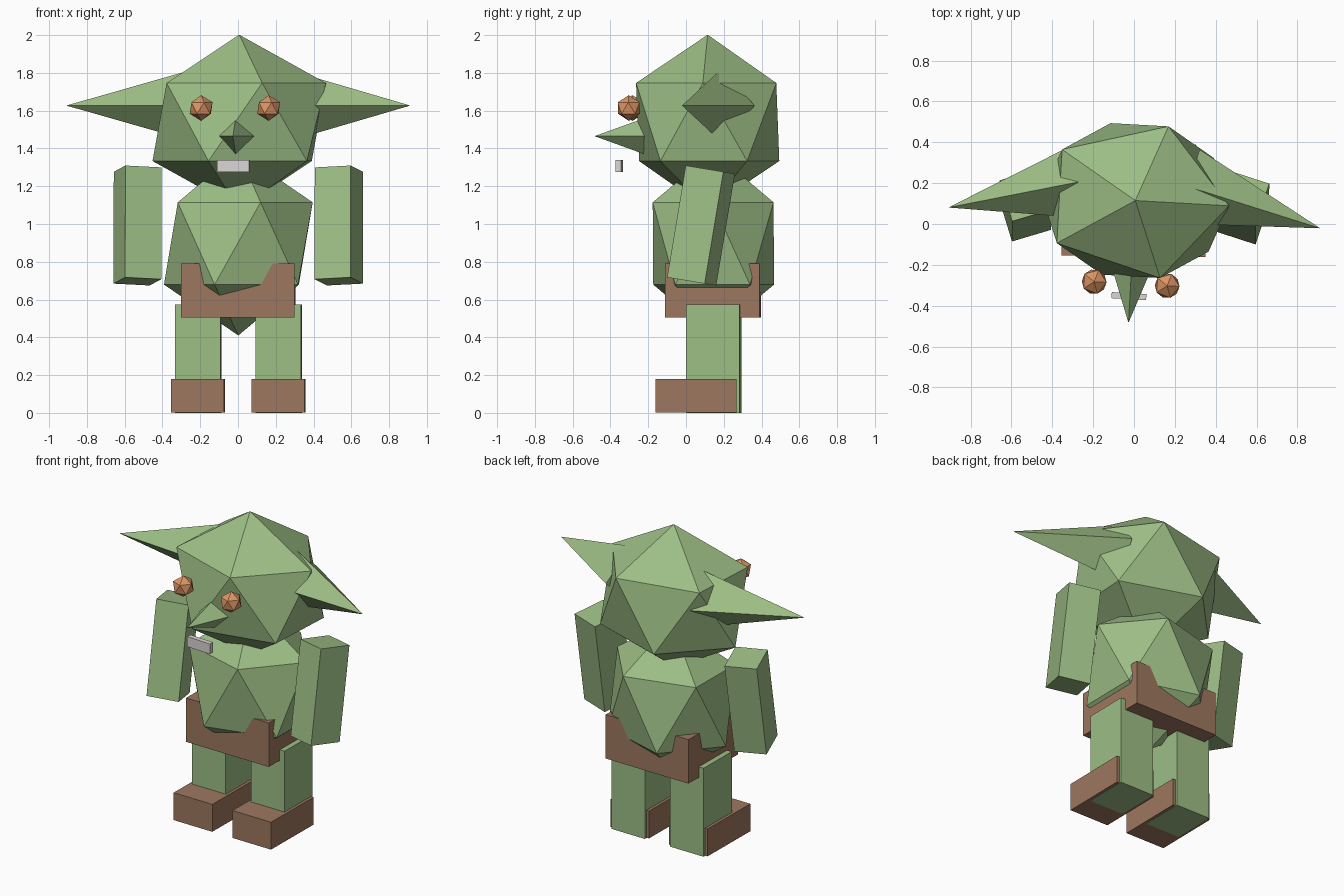
import bpy
import bmesh
from math import radians
from mathutils import Matrix, Vector

cube = bpy.data.objects.get("Cube")
if cube:
    bpy.data.objects.remove(cube, do_unlink=True)


def make_material(name, rgb):
    mat = bpy.data.materials.new(name)
    mat.use_nodes = True
    color = (*rgb, 1)
    mat.diffuse_color = color
    for node in mat.node_tree.nodes:
        if node.type == "BSDF_PRINCIPLED":
            node.inputs["Base Color"].default_value = color
    return mat


skin = make_material("skin_green", (0.337, 0.515, 0.235))
leather = make_material("leather_brown", (0.335, 0.185, 0.115))
amber = make_material("eye_orange", (0.72, 0.30, 0.13))
ivory = make_material("tooth_grey", (0.70, 0.67, 0.66))

# The head is turned a little further than the rest
body_turn = Matrix.Rotation(radians(-0.7), 4, "Z")
head_turn = Matrix.Rotation(radians(-3.2), 4, "Z")


def finish(name, bm, mat, matrix):
    bm.transform(matrix)
    mesh = bpy.data.meshes.new(name)
    bm.to_mesh(mesh)
    bm.free()
    mesh.materials.append(mat)
    obj = bpy.data.objects.new(name, mesh)
    bpy.context.collection.objects.link(obj)
    return obj


def place(center, size, turn, rotation=Matrix()):
    return turn @ Matrix.Translation(center) @ rotation @ Matrix.Diagonal((*size, 1))


def box(name, center, size, mat, turn, rotation=Matrix()):
    bm = bmesh.new()
    bmesh.ops.create_cube(bm, size=1)
    return finish(name, bm, mat, place(center, size, turn, rotation))


def ball(name, center, radii, mat, turn):
    bm = bmesh.new()
    bmesh.ops.create_icosphere(bm, subdivisions=1, radius=1)
    return finish(name, bm, mat, place(center, radii, turn))


def spike(name, tip, direction, length, radius, mat, turn):
    # Four-sided cone ending at tip
    bm = bmesh.new()
    bmesh.ops.create_cone(bm, cap_ends=True, segments=4, radius1=radius,
                          radius2=0, depth=length)
    bmesh.ops.remove_doubles(bm, verts=bm.verts, dist=0.0001)
    axis = Vector(direction).normalized()
    rotation = axis.to_track_quat("Z", "Y").to_matrix().to_4x4()
    center = Vector(tip) - axis * length / 2
    return finish(name, bm, mat, place(center, (1, 1, 1), turn, rotation))


# Head and torso
ball("head", (0, 0.115, 1.54), (0.514, 0.437, 0.462), skin, head_turn)
ball("torso", (0, 0.145, 0.897), (0.44, 0.376, 0.487), skin, body_turn)

# Face
spike("nose", (0, -0.485, 1.465), (0, -1, 0), 0.31, 0.112, skin, head_turn)
box("mouth", (-0.005, -0.354, 1.307), (0.17, 0.03, 0.066), ivory, head_turn)

# Belt
box("belt", (0, 0.143, 0.648), (0.60, 0.50, 0.285), leather, body_turn)

# Paired parts
for side, s in (("left", 1), ("right", -1)):
    ball(side + "_eye", (s * 0.179, -0.293, 1.614), (0.068,) * 3, amber, head_turn)
    spike(side + "_ear", (s * 0.912, 0.03, 1.627), (s * 0.969, -0.247, 0),
          0.68, 0.19, skin, head_turn)
    arm_pose = (Matrix.Rotation(radians(-9.5), 4, "X")
                @ Matrix.Rotation(radians(-17.5 * s), 4, "Z"))
    box(side + "_arm", (s * 0.533, 0.086, 0.992), (0.2, 0.212, 0.6),
        skin, body_turn, arm_pose)
    box(side + "_leg", (s * 0.213, 0.146, 0.2875), (0.243, 0.285, 0.575),
        skin, body_turn)
    box(side + "_boot", (s * 0.213, 0.057, 0.091), (0.28, 0.43, 0.178),
        leather, body_turn)
